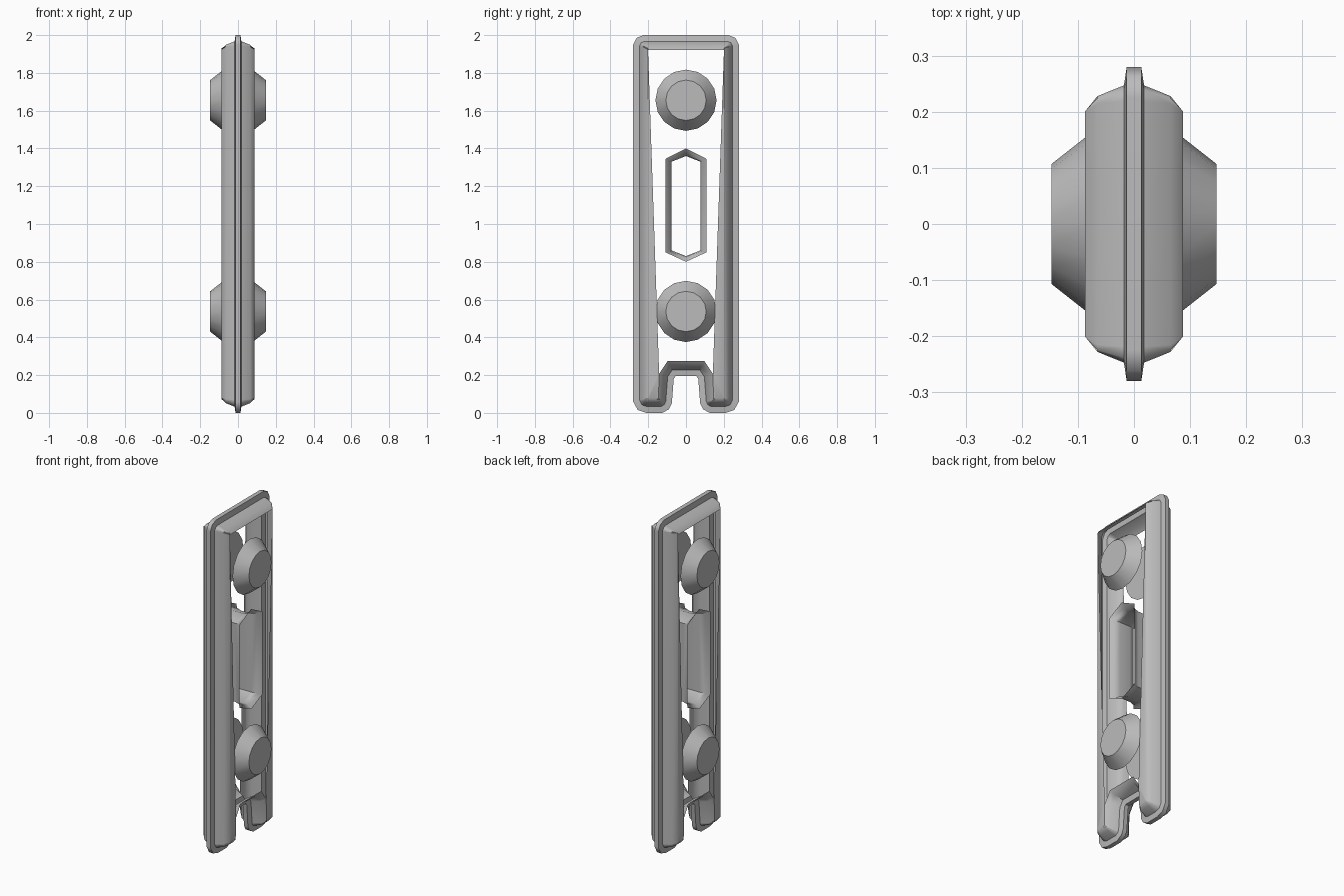
import bpy, bmesh, math
from mathutils import Vector, Matrix

cube = bpy.data.objects.get("Cube")
if cube:
    bpy.data.objects.remove(cube)

grey = bpy.data.materials.new("plain grey")
grey.use_nodes = True
grey.diffuse_color = (0.5, 0.5, 0.5, 1)
grey.node_tree.nodes["Principled BSDF"].inputs["Base Color"].default_value = (0.5, 0.5, 0.5, 1)


def finish(bm, name, angle):
    bmesh.ops.recalc_face_normals(bm, faces=bm.faces)
    mesh = bpy.data.meshes.new(name)
    bm.to_mesh(mesh)
    bm.free()
    mesh.materials.append(grey)
    obj = bpy.data.objects.new(name, mesh)
    bpy.context.collection.objects.link(obj)
    bpy.ops.object.select_all(action='DESELECT')
    obj.select_set(True)
    bpy.context.view_layer.objects.active = obj
    bpy.ops.object.shade_smooth_by_angle(angle=math.radians(angle))
    weighted = obj.modifiers.new("even shading", 'WEIGHTED_NORMAL')
    weighted.keep_sharp = True
    return obj


def mirrored(half):
    # Complete a (y, z) outline whose half has y >= 0
    return half + [(-y, z) for y, z in reversed(half) if y > 0]


def inset(points, dist):
    # Mitred inset of a counter-clockwise outline
    pts = [Vector(p) for p in points]
    result = []
    for i, p in enumerate(pts):
        a = (p - pts[i - 1]).normalized()
        b = (pts[(i + 1) % len(pts)] - p).normalized()
        na, nb = Vector((-a.y, a.x)), Vector((-b.y, b.x))
        result.append(p + (na + nb) * dist / (1 + na.dot(nb)))
    return result


def ring(bm, points, x):
    verts = [bm.verts.new((x, y, z)) for y, z in points]
    edges = [bm.edges.new((verts[i - 1], verts[i])) for i in range(len(verts))]
    return verts, edges


def bridge(bm, first, second):
    n = len(first)
    for i in range(n):
        bm.faces.new((first[i - 1], first[i], second[i], second[i - 1]))


# Plate outline with chamfered corners and a notch between two feet
outline = mirrored([(0.055, 0.195), (0.065, 0.18), (0.075, 0.05), (0.09, 0.02), (0.125, 0.0),
                    (0.21, 0.0), (0.255, 0.015), (0.28, 0.06),
                    (0.28, 1.95), (0.262, 1.985), (0.225, 2.0)])
layers = [(0.013, 0), (0.018, 0.033), (0.065, 0.052), (0.087, 0.079)]

# Slot outlines, narrow at the middle and wider at the face
slot_inner = mirrored([(0, 0.83), (0.076, 0.86), (0.076, 1.33), (0, 1.36)])
slot_middle = mirrored([(0, 0.825), (0.084, 0.857), (0.084, 1.335), (0, 1.37)])
slot_outer = mirrored([(0, 0.80), (0.108, 0.85), (0.108, 1.345), (0, 1.40)])
slot_layers = [(0.035, slot_inner), (0.065, slot_middle), (0.087, slot_outer)]

bm = bmesh.new()
ends = []
for side in (1, -1):
    rings = []
    for x, dist in layers:
        pts = inset(outline, dist)
        # Keep the feet from folding over as they narrow
        pts = [Vector((math.copysign(min(abs(p.x), 0.28 - dist), p.x), p.y)) for p in pts]
        rings.append(ring(bm, pts, side * x))
    slots = [ring(bm, pts, side * x) for x, pts in slot_layers]
    for group in (rings, slots):
        for a, b in zip(group, group[1:]):
            bridge(bm, a[0], b[0])
    # Flat face between the rim and the slot
    bmesh.ops.triangle_fill(bm, edges=rings[-1][1] + slots[-1][1],
                            use_beauty=True, normal=(side, 0, 0))
    ends.append((rings[0][0], slots[0][0]))
for first, second in zip(*ends):
    bridge(bm, first, second)
finish(bm, "plate", 50)

# Tapered round bosses on both faces
for level, height in (("lower", 0.537), ("upper", 1.655)):
    for name, side in (("left", 1), ("right", -1)):
        bm = bmesh.new()
        bmesh.ops.create_cone(bm, cap_ends=True, segments=16, radius1=0.162, radius2=0.107,
                              depth=0.07,
                              matrix=Matrix.Translation((side * 0.112, 0, height))
                              @ Matrix.Rotation(side * math.pi / 2, 4, 'Y'))
        finish(bm, f"{level}_{name}_boss", 40)
